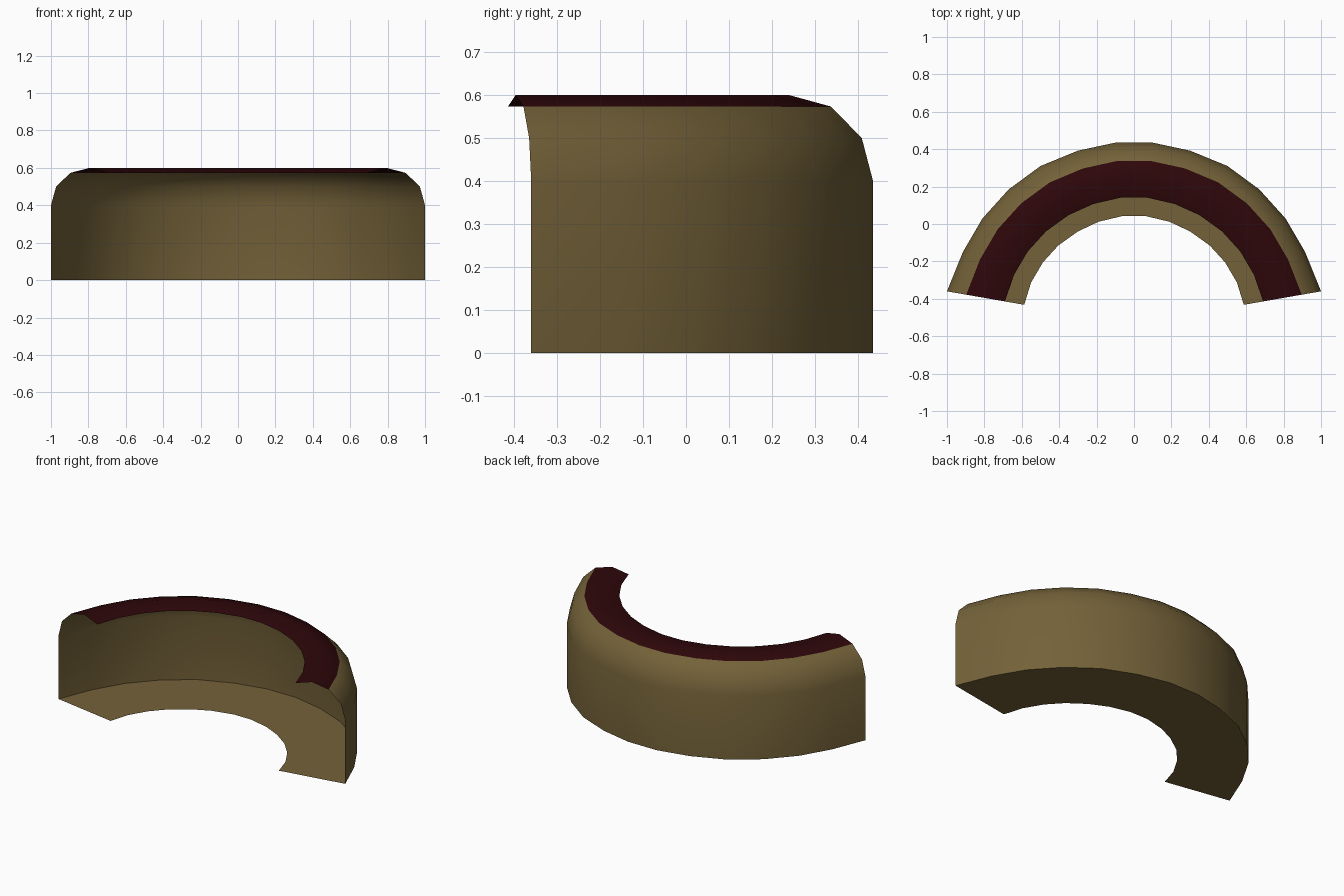
import bpy
import bmesh
import math
from mathutils import Vector

if "Cube" in bpy.data.objects:
    bpy.data.objects.remove(bpy.data.objects["Cube"])


def material(name, rgb):
    m = bpy.data.materials.new(name)
    m.diffuse_color = (*rgb, 1)
    m.use_nodes = True
    m.node_tree.nodes["Principled BSDF"].inputs["Base Color"].default_value = m.diffuse_color
    return m


tan = material("olive tan", (0.172, 0.120, 0.040))
red = material("dark red", (0.026, 0.002, 0.0028))

# Plan of the right half: outer and inner edge of the curved band
outer = [(0.10, 0.435), (0.30, 0.392), (0.50, 0.31), (0.67, 0.185),
         (0.81, 0.03), (0.915, -0.15), (1.0, -0.36)]
inner = [(0.06, 0.043), (0.19, 0.012), (0.30, -0.04), (0.405, -0.115),
         (0.487, -0.205), (0.55, -0.312), (0.587, -0.432)]


def mirrored(pts):
    return [Vector((-x, y)) for x, y in reversed(pts)] + [Vector(p) for p in pts]


# Cross-section as (fraction from outer to inner edge, height):
# wall, then a rounded top that stops short of the open inner side
section = [(0, 0)]
for deg in (0, 30, 60, 90, 120):
    a = math.radians(deg)
    section.append(((1 - math.cos(a)) / 2, 0.4 + 0.2 * math.sin(a)))


def loft(name, profile, red_from):
    """Sweep the profile along the band; strips from red_from on are red."""
    bm = bmesh.new()
    rows = []
    for o, i in zip(mirrored(outer), mirrored(inner)):
        rows.append([bm.verts.new((*o.lerp(i, t), z)) for t, z in profile])
    for a, b in zip(rows, rows[1:]):
        for k in range(len(profile) - 1):
            f = bm.faces.new((a[k], a[k + 1], b[k + 1], b[k]))
            f.material_index = 1 if k >= red_from else 0
    mesh = bpy.data.meshes.new(name)
    bm.to_mesh(mesh)
    bm.free()
    mesh.materials.append(tan)
    mesh.materials.append(red)
    ob = bpy.data.objects.new(name, mesh)
    bpy.context.collection.objects.link(ob)
    bpy.ops.object.select_all(action='DESELECT')
    ob.select_set(True)
    bpy.context.view_layer.objects.active = ob
    bpy.ops.object.shade_smooth_by_angle(angle=math.radians(40))
    return ob


# Curved outer wall with rounded shoulder; the two crown strips are red
shell = loft("curved_wall", section, 3)

# Flat floor, full width of the band
floor = loft("floor", [(1, 0), (0, 0)], 9)

# Make the wall face outwards (crown up) and the floor face down
if shell.data.polygons[3].normal.z < 0:
    shell.data.flip_normals()
if floor.data.polygons[0].normal.z > 0:
    floor.data.flip_normals()
